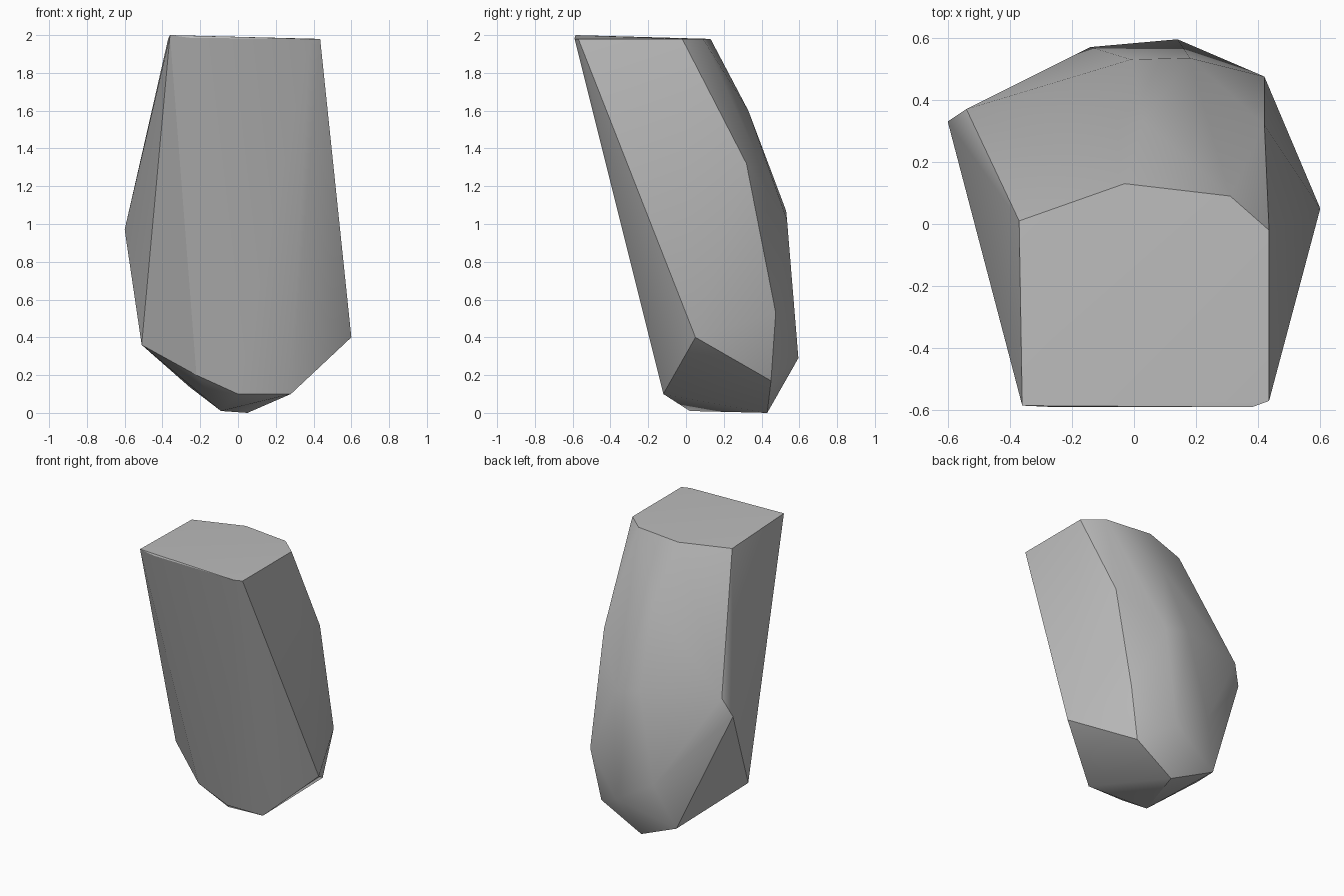
import bpy
import bmesh

cube = bpy.data.objects.get("Cube")
if cube:
    bpy.data.objects.remove(cube, do_unlink=True)

# Stone material
stone = bpy.data.materials.new("stone_grey")
stone.use_nodes = True
colour = (0.5, 0.5, 0.5, 1.0)
stone.diffuse_color = colour
bsdf = next(n for n in stone.node_tree.nodes if n.type == "BSDF_PRINCIPLED")
bsdf.inputs["Base Color"].default_value = colour
bsdf.inputs["Roughness"].default_value = 0.9

# Corners of the leaning boulder, ring by ring
flat_top = [(-0.36, -0.585, 2.0), (-0.25, -0.59, 1.985), (0.38, -0.59, 1.98),
            (0.435, -0.57, 1.98), (0.435, -0.02, 1.98), (0.31, 0.09, 1.98),
            (-0.03, 0.13, 1.98), (-0.37, 0.01, 1.98)]
upper_back = [(0.03, 0.33, 1.6), (0.42, 0.32, 1.32)]
middle = [(-0.54, 0.37, 1.1), (-0.6, 0.33, 0.97), (-0.01, 0.53, 1.07),
          (0.18, 0.535, 1.02), (0.42, 0.475, 0.53)]
lower = [(0.6, 0.05, 0.4), (-0.51, 0.03, 0.36), (-0.14, 0.57, 0.45),
         (0.14, 0.595, 0.29), (0.35, 0.45, 0.17), (-0.26, 0.48, 0.14),
         (-0.22, -0.13, 0.2)]
foot = [(0.28, -0.12, 0.1), (0.0, -0.12, 0.1), (-0.09, 0.02, 0.01), (0.05, 0.43, 0.0)]

# Wrap the corners in a convex shell
bm = bmesh.new()
for corner in flat_top + upper_back + middle + lower + foot:
    bm.verts.new(corner)
hull = bmesh.ops.convex_hull(bm, input=bm.verts[:])
loose = {v for v in hull["geom_interior"] if isinstance(v, bmesh.types.BMVert)}
bmesh.ops.delete(bm, geom=list(loose), context="VERTS")
bmesh.ops.recalc_face_normals(bm, faces=bm.faces[:])

mesh = bpy.data.meshes.new("boulder")
bm.to_mesh(mesh)
bm.free()
mesh.materials.append(stone)
boulder = bpy.data.objects.new("boulder", mesh)
bpy.context.collection.objects.link(boulder)

# Soft facets with crisp main ridges
bpy.ops.object.select_all(action="DESELECT")
boulder.select_set(True)
bpy.context.view_layer.objects.active = boulder
bpy.ops.object.shade_smooth_by_angle(angle=0.5236)
